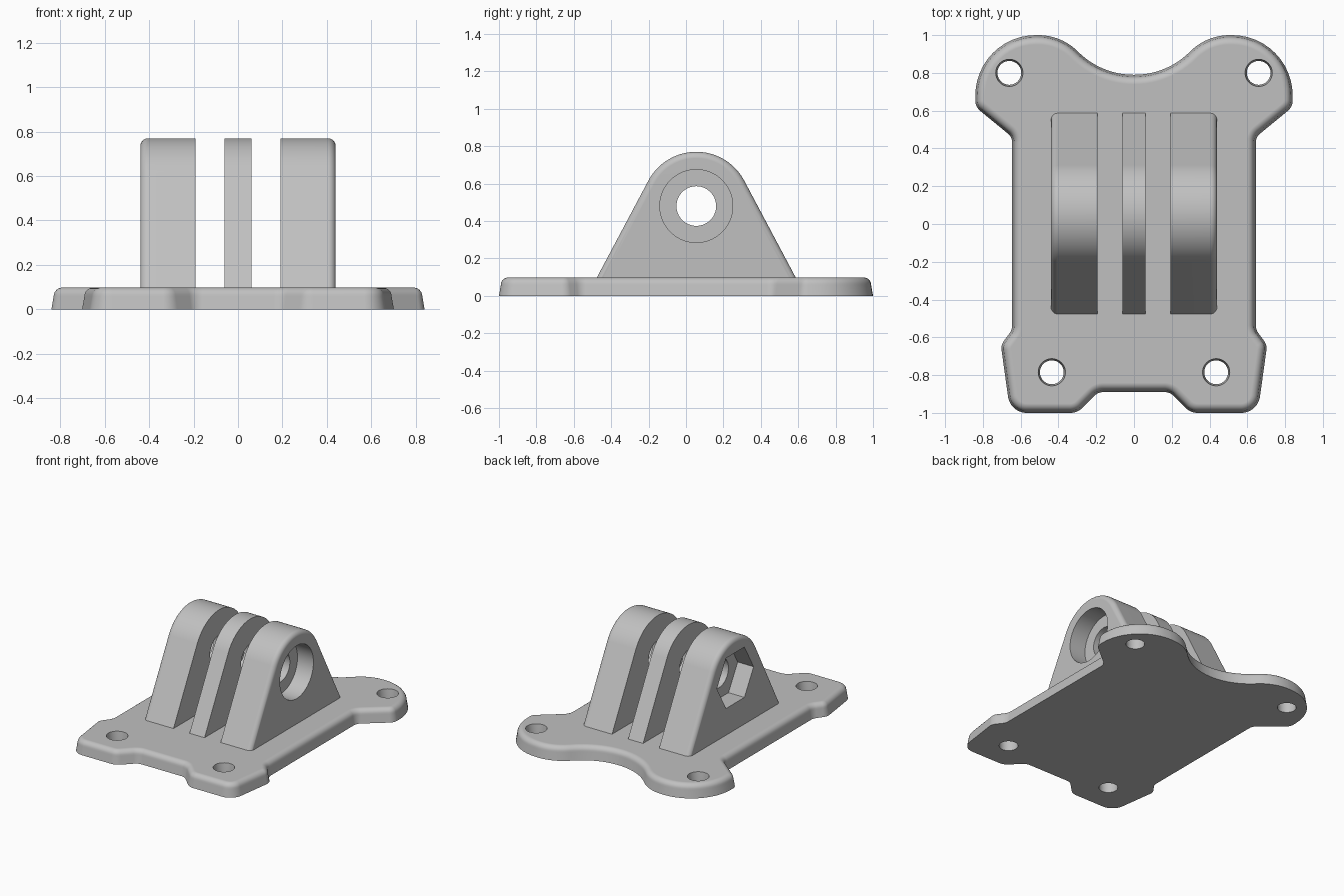
import bpy, bmesh
from math import sin, cos, pi, tan
from mathutils import Vector

if "Cube" in bpy.data.objects:
    bpy.data.objects.remove(bpy.data.objects["Cube"], do_unlink=True)

grey = bpy.data.materials.new("light_grey_plastic")
grey.use_nodes = True
colour = (0.53, 0.53, 0.53, 1)
grey.diffuse_color = colour
grey.node_tree.nodes["Principled BSDF"].inputs["Base Color"].default_value = colour


def circle(cx, cy, r, n=64):
    return [Vector((cx + r * cos(2 * pi * i / n), cy + r * sin(2 * pi * i / n))) for i in range(n)]


def rounded(corners, steps=12):
    """Closed outline from (x, y, radius) corners, each replaced by a tangent arc."""
    pts = []
    for i, (x, y, r) in enumerate(corners):
        p = Vector((x, y))
        a = (Vector(corners[i - 1][:2]) - p).normalized()
        b = (Vector(corners[(i + 1) % len(corners)][:2]) - p).normalized()
        half = a.angle(b) / 2
        centre = p + (a + b).normalized() * r / sin(half)
        start = p + a * r / tan(half) - centre
        end = p + b * r / tan(half) - centre
        sweep = start.angle(end)
        for k in range(steps + 1):
            t = k / steps
            pts.append(centre + (start * sin((1 - t) * sweep) + end * sin(t * sweep)) / sin(sweep))
    return pts


def inset(pts, d):
    """Move a counter-clockwise outline inwards by d."""
    out = []
    for i, p in enumerate(pts):
        e1 = (p - pts[i - 1]).normalized()
        e2 = (pts[(i + 1) % len(pts)] - p).normalized()
        n1, n2 = Vector((-e1.y, e1.x)), Vector((-e2.y, e2.x))
        out.append(p + (n1 + n2) * d / (1 + n1.dot(n2)))
    return out


def loft(name, outline, layers, place):
    """Solid through insets of one outline; layers are (inset, height)."""
    bm = bmesh.new()
    rings = [[bm.verts.new(place(p.x, p.y, h)) for p in inset(outline, d)] for d, h in layers]
    for low, high in zip(rings, rings[1:]):
        for i in range(len(low)):
            bm.faces.new((low[i - 1], low[i], high[i], high[i - 1]))
    bm.faces.new(rings[0][::-1])
    bm.faces.new(rings[-1])
    bmesh.ops.recalc_face_normals(bm, faces=bm.faces)
    mesh = bpy.data.meshes.new(name)
    bm.to_mesh(mesh)
    bm.free()
    mesh.materials.append(grey)
    ob = bpy.data.objects.new(name, mesh)
    bpy.context.collection.objects.link(ob)
    return ob


def activate(ob):
    bpy.ops.object.select_all(action='DESELECT')
    ob.select_set(True)
    bpy.context.view_layer.objects.active = ob


def cut(ob, cutter):
    activate(ob)
    mod = ob.modifiers.new("cut", 'BOOLEAN')
    mod.operation, mod.solver, mod.object = 'DIFFERENCE', 'EXACT', cutter
    bpy.ops.object.modifier_apply(modifier=mod.name)
    bpy.data.objects.remove(cutter, do_unlink=True)


def finish(ob):
    activate(ob)
    bpy.ops.object.shade_smooth_by_angle(angle=pi / 6)
    ob.modifiers.new("flat_caps", 'WEIGHTED_NORMAL').keep_sharp = True


def upright(u, v, h):
    return (u, v, h)


def sideways(u, v, h):
    return (h, u, v)


# Base plate: left half of the outline, front to back, then mirrored
TOP = 0.098
half = [(0.19, -0.89, 0.07), (0.3, -1, 0.09), (0.655, -1, 0.1), (0.705, -0.64, 0.07),
        (0.645, -0.56, 0.07), (0.645, 0.46, 0.06), (0.84, 0.62, 0.07),
        (0.84, 1, 0.32), (0.384, 1, 0.295), (0.174, 0.79, 0.415)]
outline = rounded(half + [(-x, y, r) for x, y, r in reversed(half)])
fillet = [pi / 2 * k / 6 for k in range(7)]
sides = [(0, 0)] + [(0.01 + 0.04 * (1 - cos(a)), TOP - 0.04 + 0.04 * sin(a)) for a in fillet]
plate = loft("base_plate", outline, sides, upright)

# Screw holes, slightly tapered
for x, y in ((0.66, 0.8), (0.435, -0.785)):
    for side in (-1, 1):
        cut(plate, loft("hole_cutter", circle(side * x, y, 0.063),
                        [(0, -0.02), (0, 0.03), (-0.009, TOP), (-0.009, 0.2)], upright))
finish(plate)

# Lug profile: round top, straight flanks tangent to it
CY, CZ, R = 0.055, 0.48, 0.29
reach, low = 28 * pi / 180, 0.06
arc = [reach + (pi - 2 * reach) * k / 40 for k in range(41)]
profile = [Vector((CY + R * cos(a), CZ + R * sin(a))) for a in arc]
foot = R * cos(reach) + (CZ + R * sin(reach) - low) * tan(reach)
profile += [Vector((CY - foot, low)), Vector((CY + foot, low))]

INNER, OUTER, ROUND = 0.192, 0.44, 0.035
lug_layers = [(0, INNER)] + [(ROUND * (1 - cos(a)), OUTER - ROUND + ROUND * sin(a)) for a in fillet]
lugs = {
    "middle_lug": [(0, -0.061), (0, 0.061)],
    "left_lug": lug_layers,
    "right_lug": [(d, -x) for d, x in lug_layers],
}
# Recesses: round on the left, hexagonal on the right
DEPTH = 0.13
recesses = {
    "left_lug": (circle(CY, CZ, 0.195), 1),
    "right_lug": (circle(CY, CZ, 0.214, 6), -1),
}
for name, layers in lugs.items():
    lug = loft(name, profile, layers, sideways)
    cut(lug, loft("bolt_cutter", circle(CY, CZ, 0.106), [(0, -1), (0, 1)], sideways))
    if name in recesses:
        shape, side = recesses[name]
        cut(lug, loft("recess_cutter", shape,
                      [(0, side * (OUTER - DEPTH)), (0, side * 0.6)], sideways))
    finish(lug)
